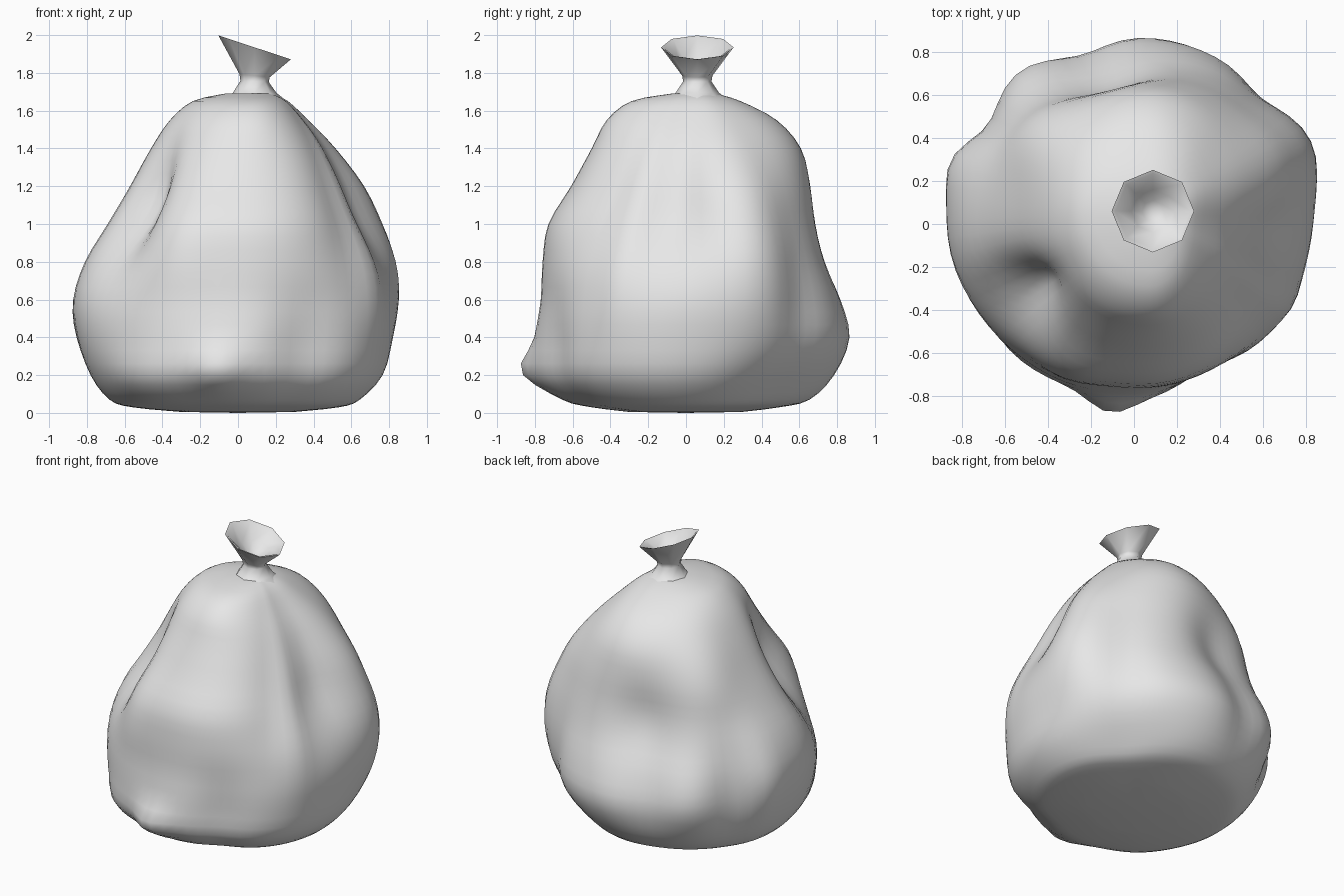
import bpy, bmesh, math

cube = bpy.data.objects.get("Cube")
if cube:
    bpy.data.objects.remove(cube, do_unlink=True)

grey = bpy.data.materials.new("bag_grey")
grey.use_nodes = True
COLOUR = (0.8, 0.8, 0.8, 1)
grey.diffuse_color = COLOUR
grey.node_tree.nodes["Principled BSDF"].inputs["Base Color"].default_value = COLOUR

# Bag outline: height, right, left, front and back extents
OUTLINE = [
    (0.005, -0.30, 0.30, -0.30, 0.30),
    (0.03, -0.56, 0.54, -0.50, 0.50),
    (0.07, -0.68, 0.65, -0.65, 0.66),
    (0.20, -0.78, 0.77, -0.80, 0.79),
    (0.40, -0.85, 0.82, -0.80, 0.87),
    (0.60, -0.87, 0.85, -0.77, 0.83),
    (0.80, -0.81, 0.84, -0.76, 0.76),
    (1.00, -0.69, 0.78, -0.73, 0.71),
    (1.20, -0.57, 0.69, -0.61, 0.67),
    (1.40, -0.46, 0.53, -0.50, 0.61),
    (1.55, -0.36, 0.38, -0.42, 0.48),
    (1.65, -0.24, 0.27, -0.29, 0.29),
    (1.69, -0.07, 0.19, -0.08, 0.16),
]

# Folds and dents: angle, height, angular width, height width, push
FOLDS = [
    (212, 1.05, 14, 0.30, -0.16),   # deep pocket, front right
    (244, 0.90, 11, 0.35, 0.03),    # fold beside the pocket
    (338, 1.08, 32, 0.38, -0.14),   # broad hollow, front left
    (331, 0.95, 9, 0.45, 0.05),     # long ridge crossing the hollow
    (357, 1.10, 11, 0.30, -0.04),   # pocket behind the ridge
    (25, 0.85, 16, 0.48, 0.075),    # left bulge
    (295, 0.30, 14, 0.30, -0.06),   # flat lower front
    (262, 0.23, 9, 0.11, 0.08),     # pinched front corner
    (106, 0.90, 21, 0.27, -0.09),   # back hollow
    (108, 0.45, 11, 0.25, -0.04),
    (128, 0.50, 11, 0.25, 0.03),
    (142, 1.22, 20, 0.25, 0.06),    # shoulder above the back hollow
    (148, 0.55, 10, 0.30, -0.05),
    (162, 0.50, 10, 0.30, 0.04),
    (46, 0.50, 10, 0.35, -0.03),
    (45, 0.12, 28, 0.16, -0.08),    # rounded underside corner
    (228, 0.17, 16, 0.14, 0.03),    # full lower corner
]


def spline(a, b, c, d, t):
    return b + 0.5 * t * (c - a + t * (2 * a - 5 * b + 4 * c - d
                                       + t * (3 * (b - c) + d - a)))


def smooth_rows(rows, steps):
    last = len(rows) - 1
    for i in range(last):
        keys = rows[max(i - 1, 0)], rows[i], rows[i + 1], rows[min(i + 2, last)]
        for s in range(steps):
            yield [spline(*vals, s / steps) for vals in zip(*keys)]
    yield rows[last]


def bag_ring(row, sides):
    z, x0, x1, y0, y1 = row
    cx, cy = 0.045 * z, 0.025 * z
    ring = []
    for i in range(sides):
        a = math.tau * i / sides
        c, s = math.cos(a), math.sin(a)
        rx = x1 - cx if c > 0 else cx - x0
        ry = y1 - cy if s > 0 else cy - y0
        r = 1 / math.hypot(c / rx, s / ry)
        for ang, h, wa, wh, push in FOLDS:
            da = (math.degrees(a) - ang + 180) % 360 - 180
            r += push * math.exp(-(da / wa) ** 2 - ((z - h) / wh) ** 2)
        ring.append((cx + r * c, cy + r * s, z))
    return ring


def loft(name, rings, start=None, end=None, sharp=60):
    bm = bmesh.new()
    loops = [[bm.verts.new(p) for p in ring] for ring in rings]
    n = len(loops[0])
    for lo, hi in zip(loops, loops[1:]):
        for i in range(n):
            j = (i + 1) % n
            bm.faces.new((lo[i], lo[j], hi[j], hi[i]))
    for tip, loop, flip in ((start, loops[0], True), (end, loops[-1], False)):
        if tip:
            v = bm.verts.new(tip)
            for i in range(n):
                pair = (loop[i], loop[(i + 1) % n])
                bm.faces.new((*(pair[::-1] if flip else pair), v))
    mesh = bpy.data.meshes.new(name)
    bm.to_mesh(mesh)
    bm.free()
    mesh.materials.append(grey)
    obj = bpy.data.objects.new(name, mesh)
    bpy.context.collection.objects.link(obj)
    bpy.ops.object.select_all(action="DESELECT")
    obj.select_set(True)
    bpy.context.view_layer.objects.active = obj
    bpy.ops.object.shade_smooth_by_angle(angle=math.radians(sharp))


# Filled bag
loft("bag_body", [bag_ring(row, 72) for row in smooth_rows(OUTLINE, 3)],
     start=(0, 0, 0), end=(0.07, 0.04, 1.695))


# Tied neck flaring into a tilted open mouth, with the inner funnel
def neck_ring(radius, z, tilt):
    ring = []
    for i in range(8):
        a = math.tau * i / 8
        dx, dy = radius * math.cos(a), radius * math.sin(a)
        ring.append((0.088 + dx, 0.06 + dy, z - tilt * dx))
    return ring


NECK = [(0.17, 1.65, 0), (0.115, 1.695, 0), (0.075, 1.755, 0.05), (0.08, 1.785, 0.1),
        (0.192, 1.935, 0.33), (0.175, 1.93, 0.33), (0.10, 1.86, 0.2), (0.05, 1.82, 0.1)]
loft("tied_neck", [neck_ring(*k) for k in NECK], end=(0.088, 0.06, 1.80), sharp=80)
